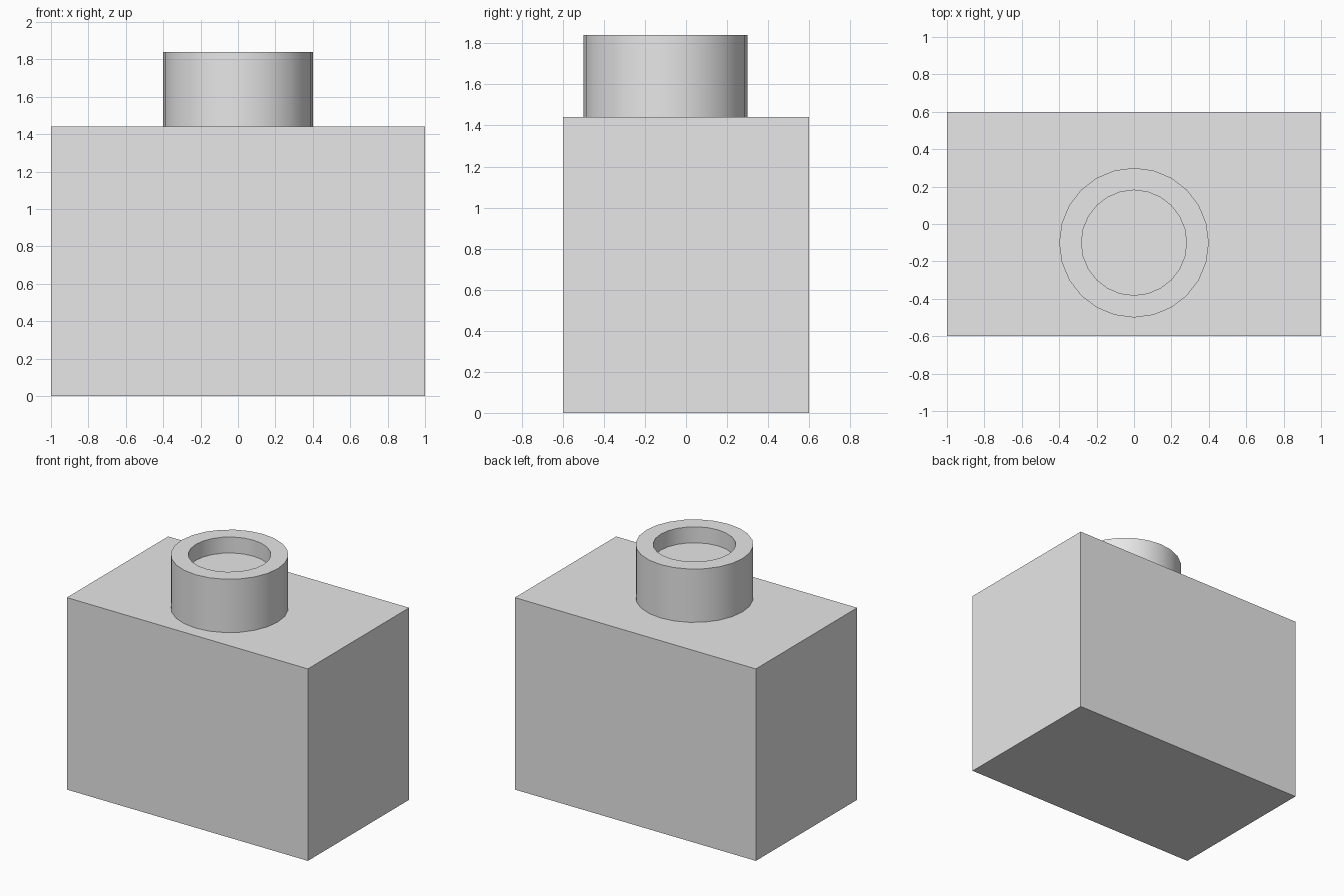
import bpy
import bmesh
from math import cos, pi, radians
from mathutils import Matrix, Vector

cube = bpy.data.objects.get("Cube")
if cube:
    bpy.data.objects.remove(cube, do_unlink=True)

WIDTH, DEPTH, HEIGHT = 2.0, 1.2, 1.44
SIDES, RADIUS, WALL = 24, 0.4, 0.12
COLLAR_HEIGHT, RECESS = 0.4, 0.12

grey = bpy.data.materials.new("light grey")
grey.use_nodes = True
grey.diffuse_color = (0.8, 0.8, 0.8, 1)
grey.node_tree.nodes["Principled BSDF"].inputs["Base Color"].default_value = grey.diffuse_color


def add_object(name, bm):
    mesh = bpy.data.meshes.new(name)
    bm.to_mesh(mesh)
    bm.free()
    mesh.materials.append(grey)
    obj = bpy.data.objects.new(name, mesh)
    bpy.context.collection.objects.link(obj)
    return obj


# Rectangular block
bm = bmesh.new()
bmesh.ops.create_cube(bm, size=1, matrix=Matrix.Translation((0, 0, HEIGHT / 2))
                      @ Matrix.Diagonal((WIDTH, DEPTH, HEIGHT, 1)))
add_object("block_body", bm)

# Round collar, set forward of centre, with a shallow recess in its top
bm = bmesh.new()
bmesh.ops.create_cone(bm, cap_ends=True, segments=SIDES, radius1=RADIUS,
                      radius2=RADIUS, depth=COLLAR_HEIGHT)
bm.normal_update()
top = max(bm.faces, key=lambda f: f.calc_center_median().z)
bmesh.ops.inset_region(bm, faces=[top], thickness=WALL * cos(pi / SIDES))
rim = list(top.edges)
extruded = bmesh.ops.extrude_discrete_faces(bm, faces=[top])["faces"]
bmesh.ops.translate(bm, verts=extruded[0].verts, vec=Vector((0, 0, -RECESS)))
bmesh.ops.recalc_face_normals(bm, faces=bm.faces)
collar = add_object("round_collar", bm)
collar.location = (0, -0.1, HEIGHT + COLLAR_HEIGHT / 2)

bpy.ops.object.select_all(action="DESELECT")
collar.select_set(True)
bpy.context.view_layer.objects.active = collar
bpy.ops.object.shade_smooth_by_angle(angle=radians(30))
